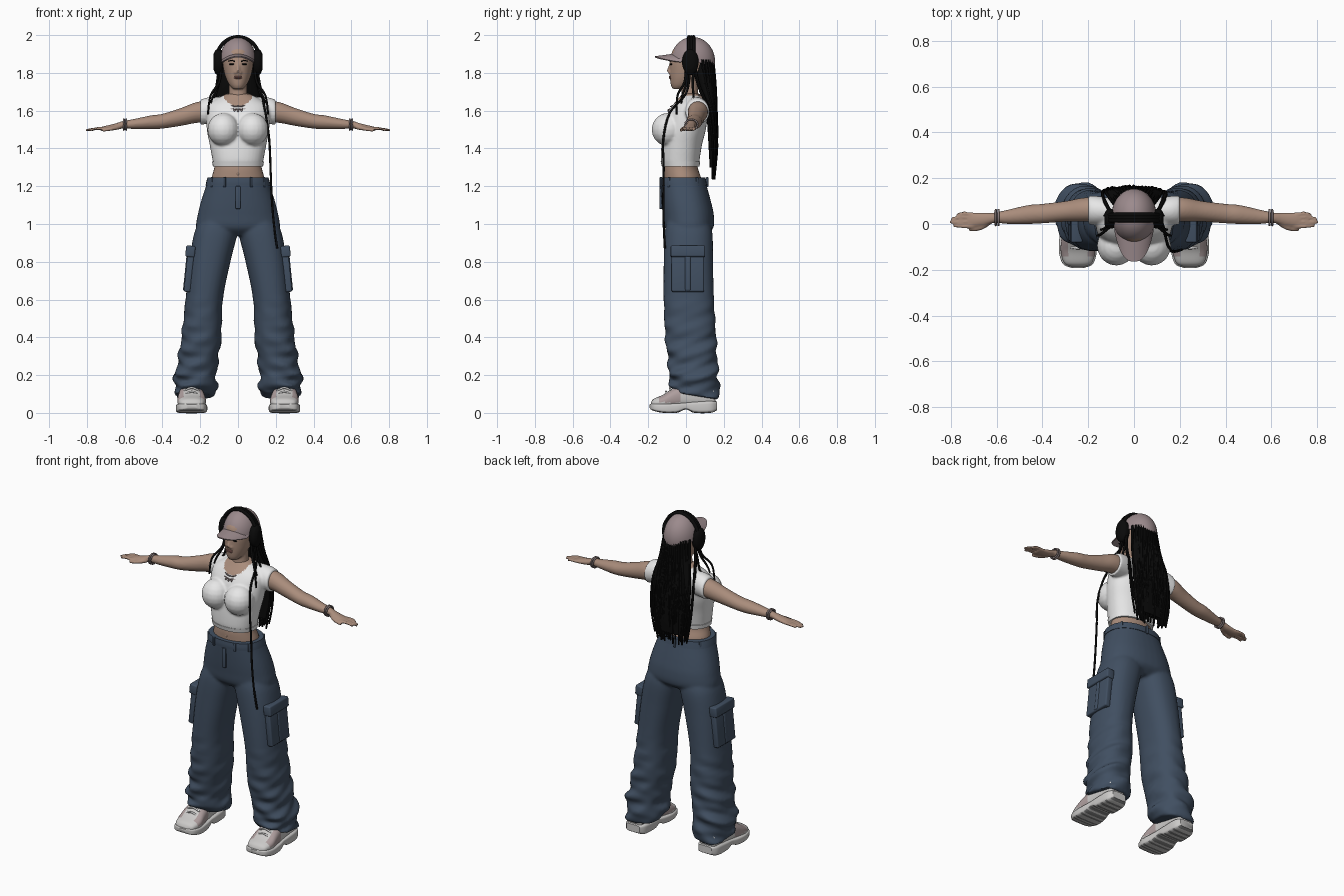
import bpy, bmesh, random
from math import sin, cos, pi, sqrt, radians
from mathutils import Vector, Matrix

random.seed(4)
if "Cube" in bpy.data.objects:
    bpy.data.objects.remove(bpy.data.objects["Cube"])


def material(name, *rgb):
    m = bpy.data.materials.new(name)
    m.use_nodes = True
    m.diffuse_color = (*rgb, 1)
    m.node_tree.nodes["Principled BSDF"].inputs["Base Color"].default_value = (*rgb, 1)
    return m


skin = material("skin", .4, .265, .2)
white = material("white cotton", .8, .8, .8)
denim = material("blue denim", .052, .078, .12)
black = material("black", .003, .003, .003)
mauve = material("mauve cap", .33, .255, .265)
leather = material("pale shoe", .6, .59, .58)
pink = material("dusty panel", .42, .34, .34)
tread = material("grey tread", .2, .2, .2)
silver = material("jewellery", .25, .2, .2)
rose = material("lips", .3, .14, .12)


def smooth(points, steps):
    """Catmull-Rom interpolation through a list of tuples."""
    out = []
    for i in range(len(points) - 1):
        a, b, c, d = (points[min(max(k, 0), len(points) - 1)] for k in range(i - 1, i + 3))
        for s in range(steps):
            t = s / steps
            out.append([q + t * (r - p) / 2 + t * t * (p - 2.5 * q + 2 * r - d_ / 2)
                        + t ** 3 * (1.5 * (q - r) + (d_ - p) / 2)
                        for p, q, r, d_ in zip(a, b, c, d)])
    return out + [list(points[-1])]


def skin_rings(bm, rings):
    rows = [[bm.verts.new(p) for p in ring] for ring in rings]
    n = len(rows[0])
    faces = [bm.faces.new(rows[0]), bm.faces.new(rows[-1])]
    for lo, hi in zip(rows, rows[1:]):
        faces += [bm.faces.new((lo[k], lo[(k + 1) % n], hi[(k + 1) % n], hi[k])) for k in range(n)]
    bmesh.ops.recalc_face_normals(bm, faces=faces)


def loft(bm, stations, axis="z", power=2, n=36, steps=5, warp=None):
    """Stations are (position, a min, a max, b min, b max) along an axis."""
    order = {"z": (1, 2, 0), "x": (0, 1, 2), "y": (1, 0, 2)}[axis]
    rings = []
    for t, a0, a1, b0, b1 in smooth(stations, steps):
        ring = []
        for k in range(n):
            c, s = cos(2 * pi * k / n), sin(2 * pi * k / n)
            c, s = (abs(v) ** (2 / power) * (1 if v > 0 else -1) for v in (c, s))
            p = (t, (a0 + a1 + c * (a1 - a0)) / 2, (b0 + b1 + s * (b1 - b0)) / 2)
            v = Vector([p[j] for j in order])
            ring.append(warp(v) if warp else v)
        rings.append(ring)
    skin_rings(bm, rings)


def sym(rows):
    """Stations symmetric in x: (z, half width, y min, y max)."""
    return [(z, -w, w, y0, y1) for z, w, y0, y1 in rows]


def tube(bm, points, r, tip=1, n=8, steps=4):
    pts = [Vector(p) for p in smooth(points, steps)]
    rings = []
    for i, p in enumerate(pts):
        d = pts[min(i + 1, len(pts) - 1)] - pts[max(i - 1, 0)]
        q = d.to_track_quat("Z", "Y")
        w = r * (1 + (tip - 1) * i / (len(pts) - 1))
        rings.append([p + q @ Vector((w * cos(2 * pi * k / n), w * sin(2 * pi * k / n), 0)) for k in range(n)])
    skin_rings(bm, rings)


def ball(bm, at, size, u=20):
    bmesh.ops.create_uvsphere(bm, u_segments=u, v_segments=u // 2, radius=1,
                              matrix=Matrix.Translation(at) @ Matrix.Diagonal((*size, 1)))


def box(bm, at, size, tilt=0, turn=0):
    bmesh.ops.create_cube(bm, size=1, matrix=Matrix.Translation(at) @ Matrix.Rotation(turn, 4, "Z")
                          @ Matrix.Rotation(tilt, 4, "Y") @ Matrix.Diagonal((*size, 1)))


def finish(name, bm, *mats, mirror=False, voxel=0, bevel=0, thick=0, rule=None):
    me = bpy.data.meshes.new(name)
    bm.to_mesh(me)
    bm.free()
    ob = bpy.data.objects.new(name, me)
    bpy.context.collection.objects.link(ob)
    if thick:
        ob.modifiers.new("thickness", "SOLIDIFY").thickness = thick
    if bevel:
        b = ob.modifiers.new("bevel", "BEVEL")
        b.width, b.segments = bevel, 3
    if mirror:
        ob.modifiers.new("mirror", "MIRROR").use_mirror_merge = False
    if voxel:
        ob.modifiers.new("fuse", "REMESH").voxel_size = voxel
        s = ob.modifiers.new("soften", "SMOOTH")
        s.factor, s.iterations = .5, 4
    me = bpy.data.meshes.new_from_object(ob.evaluated_get(bpy.context.evaluated_depsgraph_get()))
    ob.modifiers.clear()
    ob.data = me
    me.name = name
    me.materials.clear()
    for m in mats:
        me.materials.append(m)
    for p in me.polygons:
        p.material_index = int(rule(p.center, p.normal)) if rule else 0
    me.shade_smooth()
    me.set_sharp_from_angle(angle=radians(50))
    return ob


new = bmesh.new

# Head, neck and face
bm = new()
loft(bm, sym([(1.715, .025, -.07, -.02), (1.735, .045, -.08, .03), (1.77, .063, -.085, .08),
              (1.81, .075, -.087, .12), (1.86, .082, -.085, .135), (1.92, .08, -.07, .13),
              (1.96, .05, -.03, .09)]))
loft(bm, sym([(1.6, .07, -.03, .09), (1.68, .05, -.025, .065), (1.78, .048, -.02, .07)]))
tube(bm, [(0, -.08, 1.85), (0, -.088, 1.825), (0, -.094, 1.805)], .008, 1.3)
for side in (-1, 1):
    ball(bm, (side * .011, -.087, 1.802), (.009, .009, .008))
finish("head", bm, skin, voxel=.006)
bm = new()
for z in (1.773, 1.78):
    ball(bm, (0, -.083, z), (.021, .008, .005))
finish("lips", bm, rose)
bm = new()
ball(bm, (.033, -.079, 1.846), (.014, .006, .005))
tube(bm, [(.016, -.085, 1.86), (.035, -.081, 1.866), (.053, -.07, 1.861)], .003, .5)
finish("eyes_and_brows", bm, black, mirror=True)

# Midriff
bm = new()
loft(bm, sym([(1.17, .14, -.115, .08), (1.24, .14, -.115, .08), (1.3, .125, -.115, .062), (1.37, .12, -.1, .06)]))
ball(bm, (0, -.114, 1.265), (.006, .004, .009))
finish("midriff", bm, skin)

# Cropped top with short sleeves; the neckline shows skin
bm = new()
loft(bm, sym([(1.31, .13, -.125, .068), (1.34, .135, -.133, .072), (1.42, .15, -.13, .085),
              (1.5, .165, -.12, .105), (1.58, .168, -.1, .115), (1.63, .16, -.07, .115),
              (1.665, .11, -.04, .1), (1.69, .06, -.02, .075)]), power=2.2)
for side in (-1, 1):
    ball(bm, (side * .077, -.095, 1.5), (.085, .087, .088))
    loft(bm, [(side * .08, .0, .11, 1.54, 1.675), (side * .16, -.005, .122, 1.53, 1.67),
              (side * .2, -.002, .124, 1.525, 1.657)], "x")
finish("cropped_top", bm, white, skin, voxel=.007,
       rule=lambda c, n: (c.x / .078) ** 2 + ((c.z - 1.69) / .065) ** 2 < 1)
bm = new()
loft(bm, sym([(1.305, .133, -.128, .071), (1.33, .137, -.134, .075)]), power=2.2)
finish("top_hem", bm, white)

# Arms and hands
bm = new()
loft(bm, [(.14, .01, .115, 1.54, 1.655), (.22, .01, .115, 1.535, 1.645), (.3, .01, .1, 1.52, 1.615),
          (.4, .003, .088, 1.505, 1.583), (.46, 0, .083, 1.502, 1.575), (.55, 0, .063, 1.503, 1.556),
          (.61, .005, .05, 1.505, 1.545), (.65, -.006, .05, 1.497, 1.532), (.7, -.015, .05, 1.492, 1.52),
          (.725, -.014, .05, 1.492, 1.514)], "x")
for y, reach in ((.042, .775), (.026, .8), (.008, .808), (-.01, .79)):
    tube(bm, [(.7, y, 1.506), (.75, y * 1.1, 1.505), (reach, y * .9, 1.496)], .0095, .7)
tube(bm, [(.63, .01, 1.512), (.67, -.017, 1.504), (.72, -.026, 1.495)], .013, .65)
finish("arms", bm, skin, mirror=True, voxel=.006)


def ring(center, radii, axis, turns=24):
    pts = []
    for k in range(turns + 1):
        a = 2 * pi * k / turns
        u, v = radii[0] * cos(a), radii[1] * sin(a)
        pts.append(Vector(center) + Vector((0, u, v) if axis == "x" else (u, v, 0)))
    return pts


# Jewellery
bm = new()
for x in (.592, .604):
    tube(bm, ring((x, .028, 1.526), (.033, .028), "x"), .005, steps=1)
finish("bracelets", bm, silver, mirror=True)
bm = new()
for drop in (0, .016):
    chain = [(p.x, p.y - drop / 2, 1.662 - drop + .4 * (p.y - .02)) for p in ring((0, .02, 0), (.072, .1), "z")]
    tube(bm, chain, .004, steps=1)
for p in chain[13:24]:
    ball(bm, (p[0], p[1] - .004, p[2] - .006), (.006, .006, .009), 8)
finish("necklace", bm, silver)


# Baggy trousers with folds toward the cuffs
def folds(v):
    k = max(0, 1 - v.z / .65)
    w = k * (.011 * sin(v.z * 55 + v.x * 30) + .007 * sin(v.z * 90 - v.y * 40))
    v.x += w
    v.y += w * (1 if v.y > .04 else -1)
    if v.z < .2:
        v.z -= .25 * (v.y - .08) * (1 - v.z / .25)
    return v


bm = new()
loft(bm, [(.085, .125, .325, -.05, .165), (.13, .112, .338, -.085, .175), (.2, .115, .335, -.09, .172),
          (.28, .105, .318, -.095, .165), (.4, .088, .3, -.11, .16), (.6, .08, .278, -.118, .148),
          (.8, .04, .258, -.118, .143), (.95, .003, .232, -.113, .14), (1.02, .0, .2, -.1, .12)],
     power=2.3, steps=9, warp=folds)
loft(bm, sym([(.94, .19, -.07, .1), (.98, .222, -.112, .145), (1.05, .213, -.123, .147),
              (1.12, .196, -.13, .132), (1.2, .17, -.135, .11), (1.235, .16, -.135, .1)]), power=2.3)
finish("trousers", bm, denim, mirror=True, voxel=.009)
bm = new()
loft(bm, sym([(1.203, .172, -.139, .112), (1.222, .168, -.14, .108), (1.245, .162, -.138, .103)]), power=2.3)
finish("waistband", bm, denim)
bm = new()
for a in (35, 65, 115, 145, 215, 270, 325):
    a = radians(a)
    box(bm, (.168 * cos(a), -.016 - .128 * sin(a), 1.222), (.014, .012, .052), turn=pi / 2 - a)
box(bm, (0, -.134, 1.14), (.026, .014, .12))
finish("belt_loops_and_fly", bm, denim, bevel=.003)
bm = new()
box(bm, (.258, .01, .755), (.036, .172, .23), -.1)
box(bm, (.252, .01, .855), (.05, .182, .06), -.1)
box(bm, (.264, .01, .74), (.036, .03, .19), -.1)
finish("cargo_pockets", bm, denim, mirror=True, bevel=.008)

# Chunky trainers
bm = new()
loft(bm, [(-.186, .215, .275, .03, .055), (-.17, .185, .305, .025, .075), (-.12, .17, .32, .02, .097),
          (-.07, .175, .318, .02, .13), (0, .185, .31, .02, .16), (.08, .19, .305, .02, .17),
          (.14, .195, .3, .02, .155), (.155, .21, .285, .03, .12)], "y", 2.5)
finish("shoe_uppers", bm, leather, pink, mirror=True,
       rule=lambda c, n: abs(abs(c.x) - .245) > .04 and -.14 < c.y < -.03 and c.z > .055)
bm = new()
loft(bm, [(-.192, .22, .27, .025, .045), (-.175, .18, .31, .012, .05), (-.12, .163, .328, 0, .05),
          (-.05, .168, .325, 0, .052), (0, .175, .317, .018, .055), (.045, .175, .317, 0, .06),
          (.13, .18, .312, 0, .065), (.165, .2, .29, .015, .06)], "y", 5, 48)
finish("shoe_soles", bm, leather, tread, mirror=True, rule=lambda c, n: n.z < -.6 and int(c.y * 60 + 60) % 2)
bm = new()
for y in (-.1, -.08, -.06, -.04):
    top = .21 + y
    tube(bm, [(.205, y, top - .012), (.245, y - .006, top + .003), (.285, y, top - .012)], .005)
finish("laces", bm, white, mirror=True)

# Cap: crown, curved brim and button
bm = new()
ball(bm, (0, .036, 1.86), (.098, .118, .13), 40)
bmesh.ops.bisect_plane(bm, geom=bm.verts[:] + bm.edges[:] + bm.faces[:], clear_inner=True,
                       plane_co=(0, .03, 1.862), plane_no=(0, .2, 1))
ball(bm, (0, .036, 1.99), (.01, .01, .006), 12)
finish("cap_crown", bm, mauve, thick=.004)
bm = new()
grid = []
for i in range(25):
    u = i / 12 - 1
    inner = .036 - .113 * sqrt(1 - u * u)
    grid.append([bm.verts.new((u * .094, inner - v / 6 * .088 * (1 - abs(u) ** 3),
                               1.9 - .036 * u * u - .002 * v)) for v in range(7)])
for a, b in zip(grid[1:-1], grid[2:-1]):
    for v in range(6):
        bm.faces.new((a[v], a[v + 1], b[v + 1], b[v]))
finish("cap_brim", bm, mauve, thick=.007)

# Headphones
bm = new()
for y in (.016, .028, .04):
    tube(bm, [(.114 * cos(pi * k / 16), y, 1.868 + .122 * sin(pi * k / 16)) for k in range(17)], .01, steps=2)
finish("headphone_band", bm, black)
bm = new()
loft(bm, [(.082, -.012, .06, 1.8, 1.915), (.095, -.02, .066, 1.79, 1.925), (.117, -.018, .064, 1.793, 1.922),
          (.13, -.002, .045, 1.82, 1.9)], "x")
finish("headphone_cups", bm, black, mirror=True)

# Long braids over a solid backing, front locks and hanging cord
bm = new()
loft(bm, sym([(1.89, .07, .05, .135), (1.8, .088, .045, .148), (1.7, .11, .07, .158), (1.6, .122, .105, .165),
              (1.4, .112, .12, .165), (1.3, .09, .125, .158)]))
finish("hair_backing", bm, black)
bm = new()
for i in range(38):
    f = (i % 19) / 9 - 1
    back = sqrt(max(0, 1 - f * f))
    j, k = random.uniform(-.012, .012), random.uniform(-.006, .006)
    tube(bm, [(f * .092, .04 + .1 * back, 1.87), (f * .11, .065 + .088 * back, 1.74),
              (f * .132 + j / 2, .12 + .04 * back, 1.6), (f * .125 + j, .145 + .015 * back + k, 1.42),
              (f * .1 + j, .145 + k, random.uniform(1.235, 1.33))], .0105, .5, 7)
for x, y, z in ((.16, -.035, 1.58), (.145, -.01, 1.64), (.135, .05, 1.66)):
    for side in (-1, 1):
        tube(bm, [(side * .088, y / 2 + .02, 1.83), (side * .1, y / 2 + .01, 1.75),
                  (side * (x - .015), y - .01, 1.68), (side * x, y - .015, z)], .008, .6)
finish("braids", bm, black)
bm = new()
tube(bm, [(.105, .02, 1.8), (.125, .0, 1.69), (.145, -.085, 1.59), (.165, -.12, 1.45), (.172, -.118, 1.3),
          (.178, -.12, 1.15), (.19, -.118, 1), (.208, -.112, .87)], .006)
finish("hanging_cord", bm, black)
